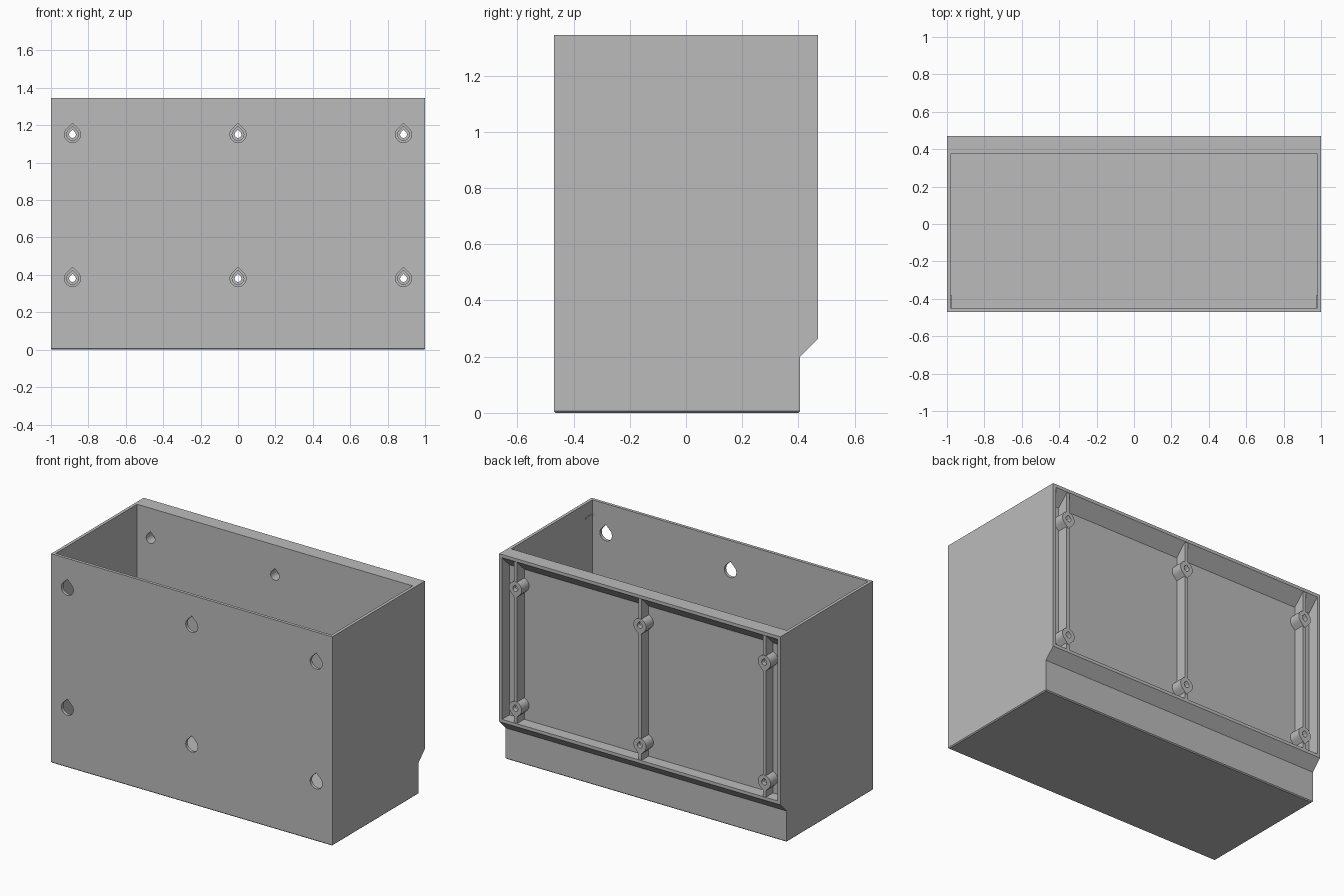
import bpy, bmesh, math

old = bpy.data.objects.get("Cube")
if old:
    bpy.data.objects.remove(old)

grey = bpy.data.materials.new("plain grey")
grey.use_nodes = True
grey.diffuse_color = (0.5, 0.5, 0.5, 1)
grey.node_tree.nodes["Principled BSDF"].inputs["Base Color"].default_value = (0.5, 0.5, 0.5, 1)

HEIGHT, DEPTH, WALL = 1.345, 0.47, 0.02
INNER_BACK, LOWER_BACK, PANEL = 0.375, 0.405, 0.395
COLUMNS = (-0.885, 0, 0.885)
ROWS = (0.38, 1.15)


def add_prisms(name, prisms):
    """Each prism is (outline, place, start, end); place maps (a, b, t) to a point."""
    bm = bmesh.new()
    for outline, place, start, end in prisms:
        rings = [[bm.verts.new(place(a, b, t)) for a, b in outline] for t in (start, end)]
        bm.faces.new(rings[0])
        bm.faces.new(rings[1][::-1])
        for i in range(len(outline)):
            j = (i + 1) % len(outline)
            bm.faces.new((rings[0][j], rings[0][i], rings[1][i], rings[1][j]))
    bmesh.ops.recalc_face_normals(bm, faces=bm.faces)
    mesh = bpy.data.meshes.new(name)
    bm.to_mesh(mesh)
    bm.free()
    mesh.materials.append(grey)
    obj = bpy.data.objects.new(name, mesh)
    bpy.context.collection.objects.link(obj)
    return obj


def along_x(a, b, t):
    return (t, a, b)


def along_y(a, b, t):
    return (a, t, b)


def rect(a0, a1, b0, b1):
    return [(a0, b0), (a1, b0), (a1, b1), (a0, b1)]


def teardrop(cx, cz, r, tip=1, steps=24):
    """Circle arc closed by a 45 degree point, up (tip=1) or down (tip=-1)."""
    points = [(cx, cz + tip * r * math.sqrt(2))]
    for i in range(steps + 1):
        angle = math.radians(135 + 270 * i / steps)
        points.append((cx + r * math.cos(angle), cz + tip * r * math.sin(angle)))
    return points


def cut(target, cutter):
    mod = target.modifiers.new("cut", 'BOOLEAN')
    mod.operation = 'DIFFERENCE'
    mod.solver = 'EXACT'
    mod.object = cutter
    bpy.context.view_layer.objects.active = target
    bpy.ops.object.modifier_apply(modifier=mod.name)


# Outer shell with a stepped back
profile = [(-DEPTH, 0), (LOWER_BACK, 0), (LOWER_BACK, 0.2), (DEPTH, 0.265),
           (DEPTH, HEIGHT), (-DEPTH, HEIGHT)]
shell = add_prisms("bin_shell", [(profile, along_x, -1, 1)])

# Small chamfer around the base
bm = bmesh.new()
bm.from_mesh(shell.data)
base_edges = [e for e in bm.edges if all(v.co.z < 0.001 for v in e.verts)]
bmesh.ops.bevel(bm, geom=base_edges, offset=0.006, segments=1, affect='EDGES')
bm.to_mesh(shell.data)
bm.free()

# Open storage cavity, and the back recess with its sloping upper edge
side = 1 - WALL
top = HEIGHT - WALL
recess = [(PANEL, 0.285), (DEPTH + 0.1, 0.285), (DEPTH + 0.1, top),
          (DEPTH, top), (PANEL, top - (DEPTH - PANEL))]
cavity_cutter = add_prisms("cavity_cutter", [
    (rect(-DEPTH + WALL, INNER_BACK, WALL, 2), along_x, -side, side)])
recess_cutter = add_prisms("recess_cutter", [(recess, along_x, -side, side)])

# Upright ribs and pointed screw bosses on the back panel
rib_profile = [(PANEL - 0.01, 0.275), (DEPTH - 0.003, 0.275),
               (DEPTH - 0.003, top + 0.002), (PANEL - 0.01, top - 0.06)]
ribs = add_prisms("back_ribs", [
    (rib_profile, along_x, x - 0.011, x + 0.011) for x in COLUMNS])
spots = [(x, z) for x in COLUMNS for z in ROWS]
bosses = add_prisms("screw_bosses", [
    (teardrop(x, z, 0.045, -1), along_y, PANEL - 0.01, DEPTH) for x, z in spots])

# Screwdriver access holes, counterbores and screw holes
access_cutter = add_prisms("access_cutter", [
    (teardrop(x, z, 0.043), along_y, -0.6, -0.3) for x, z in spots])
counterbore_cutter = add_prisms("counterbore_cutter", [
    (teardrop(x, z, 0.031), along_y, 0.3, 0.44) for x, z in spots])
screw_cutter = add_prisms("screw_cutter", [
    (teardrop(x, z, 0.018), along_y, 0.41, 0.6) for x, z in spots])

for cutter in (cavity_cutter, recess_cutter, access_cutter):
    cut(shell, cutter)
for part in (shell, ribs, bosses):
    cut(part, counterbore_cutter)
    cut(part, screw_cutter)
for cutter in (cavity_cutter, recess_cutter, access_cutter, counterbore_cutter, screw_cutter):
    bpy.data.objects.remove(cutter)

# Tiny catches on the side walls near the front
catch = rect(-DEPTH + WALL - 0.005, -0.38, 1.245, 1.257)
add_prisms("label_catches", [
    (catch, along_x, s * (side - 0.004), s * (side + 0.005)) for s in (-1, 1)])

# Smooth the round walls, keep the corners crisp
for obj in (shell, bosses):
    bpy.ops.object.select_all(action='DESELECT')
    obj.select_set(True)
    bpy.context.view_layer.objects.active = obj
    bpy.ops.object.shade_smooth_by_angle(angle=math.radians(30))
